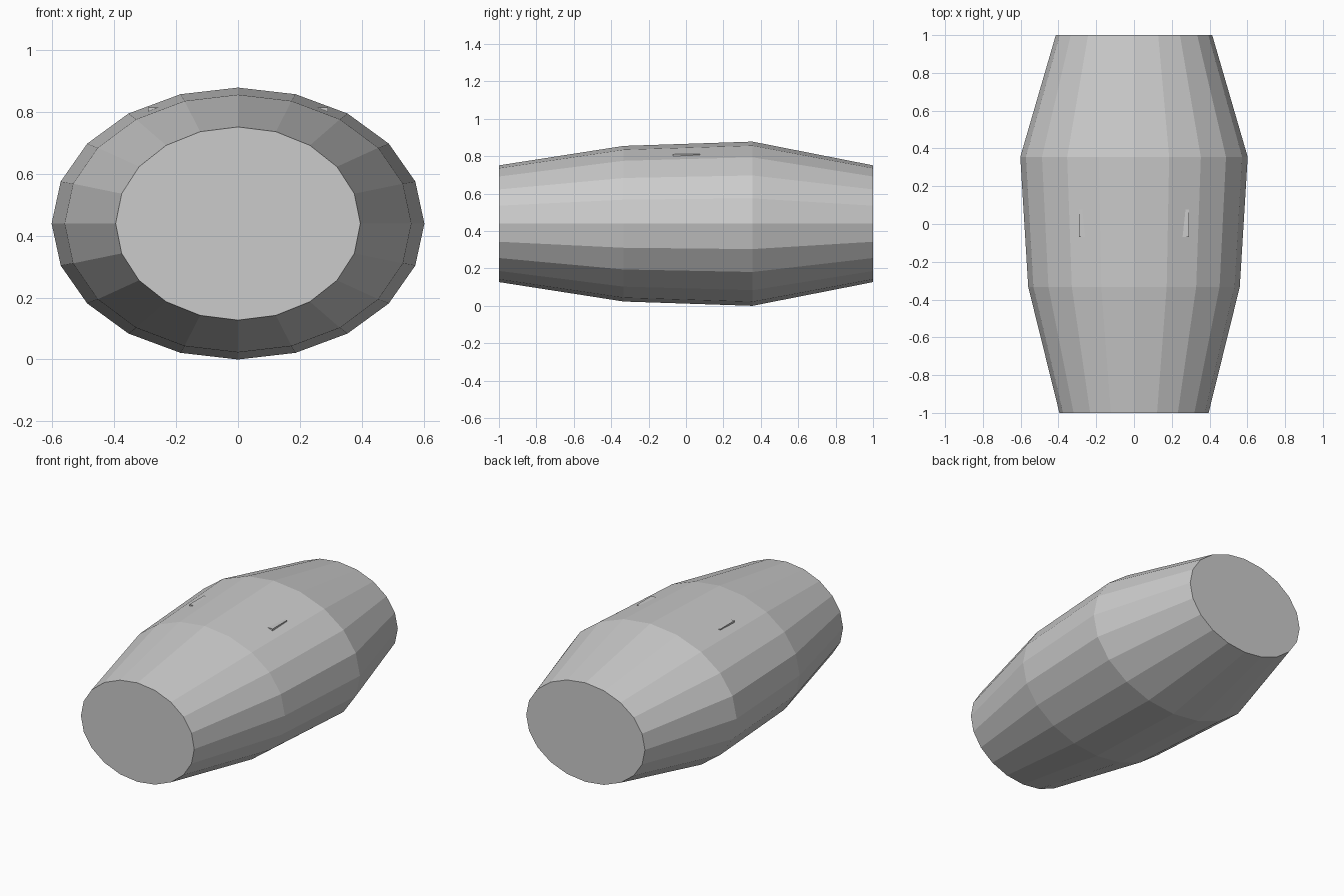
import bpy, bmesh
from math import sin, cos, tau

if "Cube" in bpy.data.objects:
    bpy.data.objects.remove(bpy.data.objects["Cube"])

SIDES = 20
CENTRE_Z = 0.439

# Barrel rings: (y, half width, half height)
RINGS = [(-1.0, 0.395, 0.312),
         (-0.333, 0.56, 0.416),
         (0.355, 0.602, 0.439),
         (1.0, 0.414, 0.312)]


def finish(bm, name):
    bmesh.ops.recalc_face_normals(bm, faces=bm.faces[:])
    mesh = bpy.data.meshes.new(name)
    bm.to_mesh(mesh)
    bm.free()
    obj = bpy.data.objects.new(name, mesh)
    bpy.context.collection.objects.link(obj)
    return obj


# Barrel body: lofted oval rings with flat ends
bm = bmesh.new()
loops = [[bm.verts.new((rx * cos(tau * i / SIDES), y,
                        CENTRE_Z + rz * sin(tau * i / SIDES)))
          for i in range(SIDES)] for y, rx, rz in RINGS]
for a, b in zip(loops, loops[1:]):
    for i in range(SIDES):
        j = (i + 1) % SIDES
        bm.faces.new((a[i], a[j], b[j], b[i]))
bm.faces.new(loops[0])
bm.faces.new(loops[-1])
finish(bm, "barrel_body")

# Embedded crossbar: only its upper side edges break the surface
bm = bmesh.new()
bmesh.ops.create_cube(bm, size=1)
for v in bm.verts:
    v.co.x *= 0.58
    v.co.y *= 0.145
    v.co.z *= 0.17
bar = finish(bm, "crossbar")
bar.location = (0, 0.003, 0.813 - 0.085)
